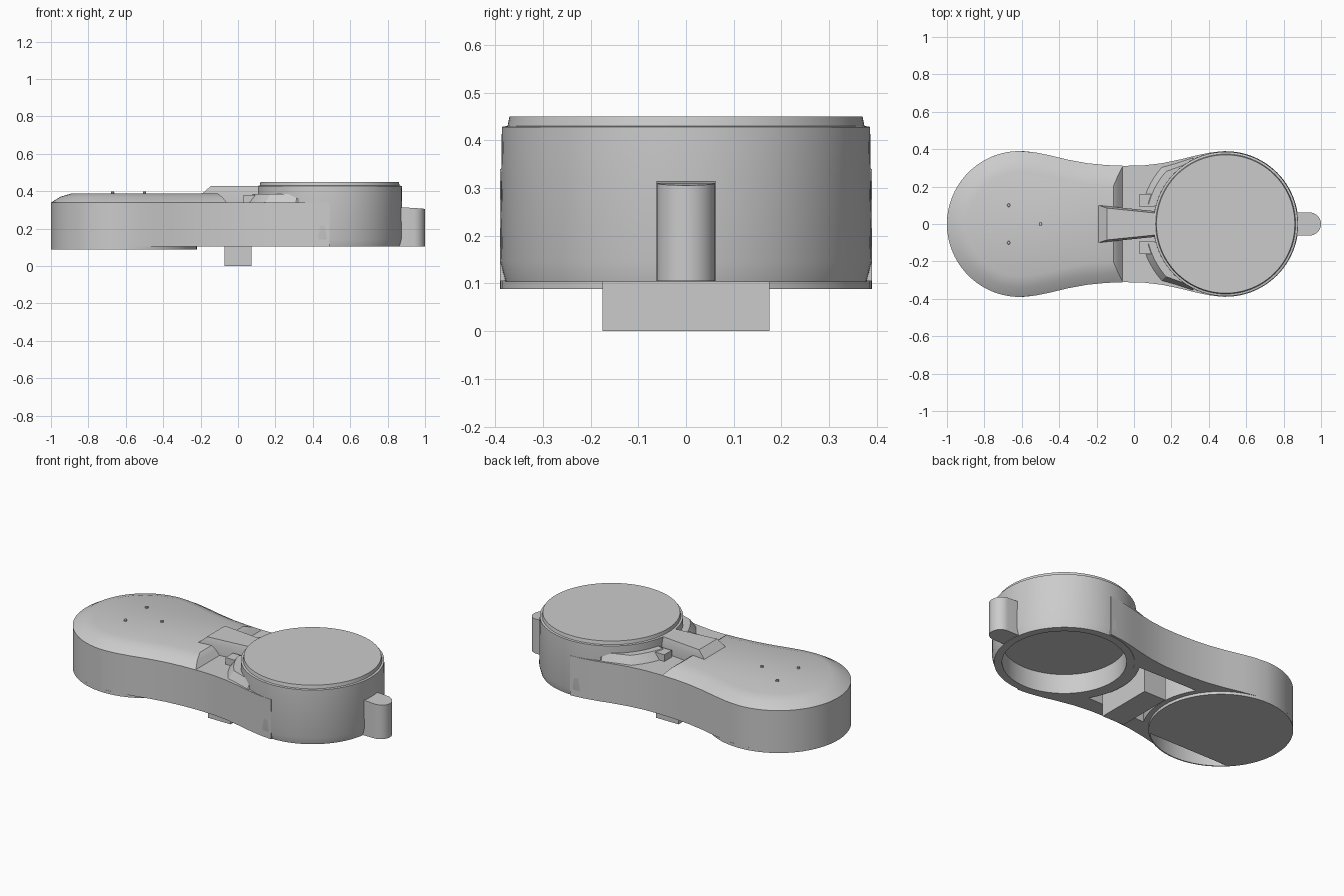
import bpy
import bmesh
from math import cos, sin, pi
from mathutils import Vector

if "Cube" in bpy.data.objects:
    bpy.data.objects.remove(bpy.data.objects["Cube"])

grey = bpy.data.materials.new("plain_grey")
grey.use_nodes = True
COLOUR = (0.6, 0.6, 0.6, 1)
grey.diffuse_color = COLOUR
grey.node_tree.nodes["Principled BSDF"].inputs["Base Color"].default_value = COLOUR

LEFT, RIGHT, R = -0.61, 0.49, 0.39


def loft(name, rings):
    """Join equal-length rings of points and cap both ends."""
    bm = bmesh.new()
    loops = [[bm.verts.new(p) for p in ring] for ring in rings]
    n = len(loops[0])
    for a, b in zip(loops, loops[1:]):
        for i in range(n):
            j = (i + 1) % n
            bm.faces.new((a[i], a[j], b[j], b[i]))
    bm.faces.new(loops[0][::-1])
    bm.faces.new(loops[-1])
    bmesh.ops.recalc_face_normals(bm, faces=bm.faces)
    mesh = bpy.data.meshes.new(name)
    bm.to_mesh(mesh)
    bm.free()
    mesh.materials.append(grey)
    obj = bpy.data.objects.new(name, mesh)
    bpy.context.collection.objects.link(obj)
    return obj


def arc(cx, cy, r, start, end, steps):
    return [(cx + r * cos(start + (end - start) * i / steps),
             cy + r * sin(start + (end - start) * i / steps)) for i in range(steps + 1)]


def at(points, z):
    return [(x, y, z) for x, y in points]


def prism(name, points, z0, z1):
    return loft(name, [at(points, z0), at(points, z1)])


def turned(name, cx, cy, profile, steps=72):
    return loft(name, [at(arc(cx, cy, r, 0, 2 * pi, steps)[:-1], z) for r, z in profile])


def box(name, x0, x1, y0, y1, z0, z1):
    return prism(name, [(x0, y0), (x1, y0), (x1, y1), (x0, y1)], z0, z1)


def select_only(obj):
    bpy.ops.object.select_all(action="DESELECT")
    obj.select_set(True)
    bpy.context.view_layer.objects.active = obj


def cut(obj, cutter):
    mod = obj.modifiers.new("cut", "BOOLEAN")
    mod.operation, mod.object, mod.solver = "DIFFERENCE", cutter, "EXACT"
    select_only(obj)
    bpy.ops.object.modifier_apply(modifier=mod.name)


def outline(waist):
    """Left lobe arc closed by mirrored waist points."""
    lobe = arc(LEFT, 0, R, pi / 2, 3 * pi / 2, 40)
    return lobe + [(x, -y) for x, y in waist] + [(x, y) for x, y in reversed(waist)]


def inset(points, d):
    """Move each outline point inward along its normal."""
    result = []
    for i, p in enumerate(points):
        t = Vector(points[(i + 1) % len(points)]) - Vector(points[i - 1])
        n = Vector((-t.y, t.x)).normalized()
        result.append((p[0] + n.x * d, p[1] + n.y * d))
    return result


# Main body with a narrowed waist
neck = [(-0.53, 0.383), (-0.45, 0.367), (-0.35, 0.343), (-0.25, 0.325), (-0.15, 0.315)]
waist = neck + [(-0.05, 0.311), (0.05, 0.313), (0.15, 0.325), (0.25, 0.346),
                (0.33, 0.366), (0.41, 0.382), (0.49, 0.39)]
body = prism("main_body", outline(waist), 0.105, 0.34)
base = turned("left_base", LEFT, 0, [(R, 0.088), (R, 0.106)])

# Raised cover on the left lobe, sloping down at the waist
cover_edge = neck + [(-0.06, 0.311)]
rim = outline(cover_edge)
rings = [at(rim, 0.339)]
for d, z, end in ((0.05, 0.37, -0.085), (0.11, 0.388, -0.11)):
    ring = inset(rim, d)
    k = 40 + len(cover_edge)
    side = rim[k + 1][1] - d
    ring[k], ring[k + 1] = (end, -side), (end, side)
    rings.append(at(ring, z))
cover = loft("left_cover", rings)

# Round drum with a stepped lid
drum = turned("right_drum", RIGHT, 0, [(0.378, 0.103), (0.389, 0.145), (0.386, 0.428),
                                       (0.374, 0.43), (0.37, 0.45)], 96)

# Sloping collars where the waist meets the drum
parts = [body, base, cover, drum]
for side, label in ((1, "back"), (-1, "front")):
    inner = arc(RIGHT, 0, 0.375, pi * 0.64, pi * 0.92, 12)
    outer = arc(RIGHT, 0, 0.46, pi * 0.92, pi * 0.77, 6) + [(0.22, 0.325), (0.31, 0.355)]
    upper = arc(RIGHT, 0, 0.425, pi * 0.92, pi * 0.77, 6) + [(0.225, 0.3), (0.315, 0.335)]
    flip = lambda pts: [(x, y * side) for x, y in pts]
    parts.append(loft(label + "_collar", [at(flip(inner + outer), 0.335),
                                          at(flip(inner + upper), 0.385)]))
    # Small clip beside the bridge
    y0, y1 = sorted((0.09 * side, 0.16 * side))
    parts.append(box(label + "_clip", 0.03, 0.11, y0, y1, 0.335, 0.38))

# Tapered bridge between cover and lid
parts.append(loft("bridge", [
    [(-0.19, -0.1, 0.33), (0.15, -0.065, 0.33), (0.15, 0.065, 0.33), (-0.19, 0.1, 0.33)],
    [(-0.19, -0.1, 0.388), (0.15, -0.065, 0.388), (0.15, 0.065, 0.388), (-0.19, 0.1, 0.388)],
    [(-0.145, -0.085, 0.428), (0.15, -0.055, 0.428), (0.15, 0.055, 0.428),
     (-0.145, 0.085, 0.428)]]))

# Rounded tab at the end of the drum
tab_shape = [(0.84, -0.062)] + arc(0.938, 0, 0.062, -pi / 2, pi / 2, 16) + [(0.84, 0.062)]
parts.append(loft("end_tab", [at(tab_shape, 0.105),
                              [(x, y, 0.315 - 0.08 * max(0, x - 0.88)) for x, y in tab_shape]]))

# Three small pins on the cover
for i, (x, y) in enumerate(((-0.67, 0.1), (-0.67, -0.1), (-0.5, 0))):
    parts.append(turned("pin_%d" % (i + 1), x, y, [(0.01, 0.38), (0.008, 0.397)], 10))

# Hollows underneath: drum recess, waist cavity, lobe pocket
recess = turned("recess_cutter", RIGHT, 0, [(0.335, 0.0), (0.335, 0.22)])
hollow = prism("hollow_cutter", arc(LEFT, 0, 0.42, -0.55, 0.55, 10)
               + arc(RIGHT, 0, 0.41, pi - 0.55, pi + 0.55, 10), 0.0, 0.3)
pocket = prism("pocket_cutter", arc(LEFT, 0, 0.383, pi * 1.25, pi * 1.75, 24), 0.0, 0.3)
for cutter, targets in ((recess, (body, drum)), (hollow, (body,)), (pocket, (body, base))):
    for target in targets:
        cut(target, cutter)
    bpy.data.objects.remove(cutter)

# Foot bar under the waist
parts.append(box("foot_bar", -0.073, 0.073, -0.175, 0.175, 0, 0.31))

for part in parts:
    select_only(part)
    bpy.ops.object.shade_smooth_by_angle(angle=pi / 7)
